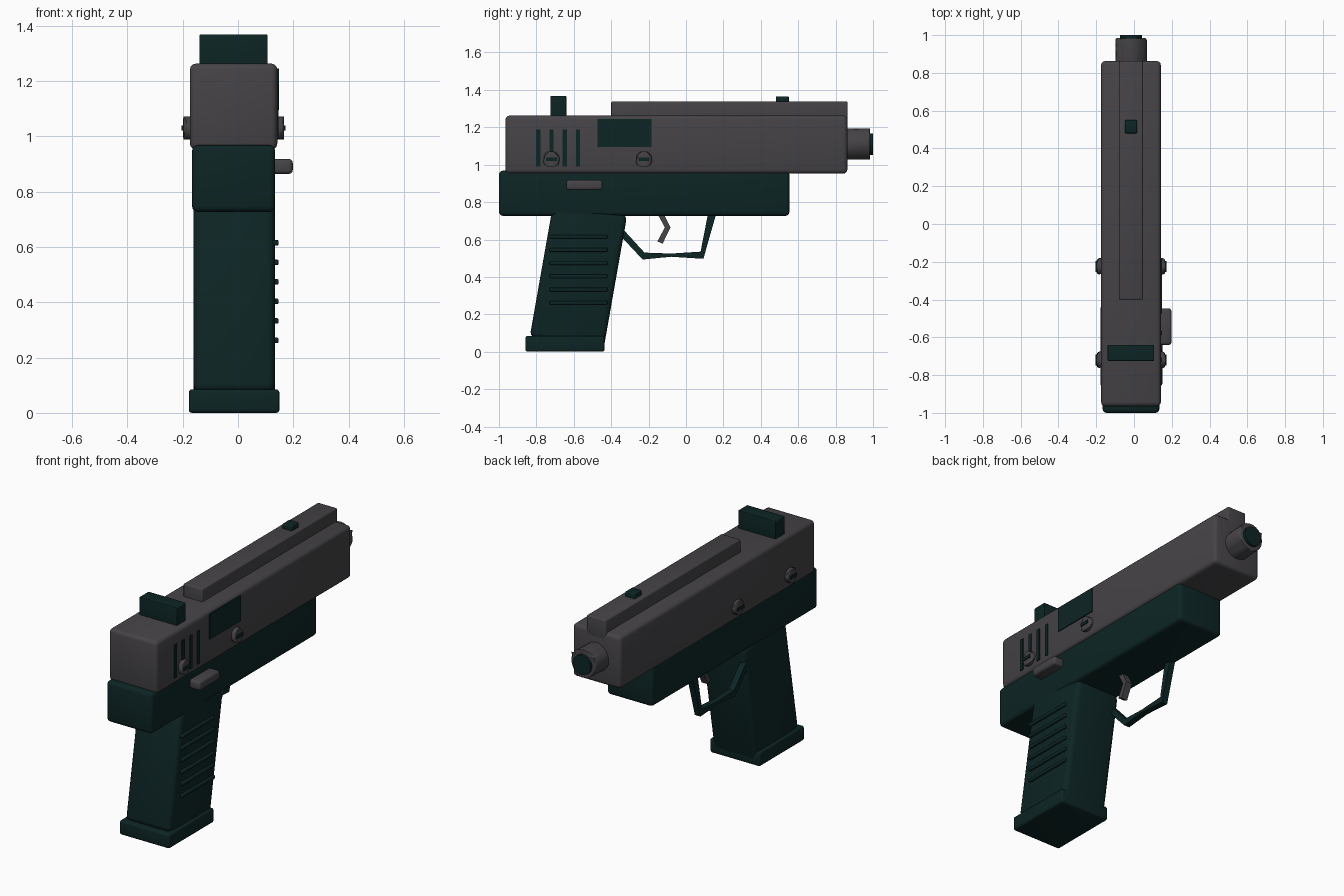
import bpy, bmesh, math
from mathutils import Matrix, Vector

old = bpy.data.objects.get("Cube")
if old:
    bpy.data.objects.remove(old, do_unlink=True)


def material(name, color):
    m = bpy.data.materials.new(name)
    m.use_nodes = True
    m.diffuse_color = color
    bsdf = m.node_tree.nodes["Principled BSDF"]
    bsdf.inputs["Base Color"].default_value = color
    bsdf.inputs["Roughness"].default_value = 0.6
    return m


GREY = material("gunmetal_grey", (0.060, 0.056, 0.062, 1))
DARK = material("dark_green", (0.004, 0.018, 0.018, 1))
MID = -0.016  # centre plane of the body


def finish(name, bm, mat, bevel=0, segments=3):
    """Bevel, shade and link a finished part."""
    if bevel:
        bmesh.ops.bevel(bm, geom=bm.edges[:], offset=bevel, segments=segments,
                        profile=0.5, affect='EDGES')
    bmesh.ops.recalc_face_normals(bm, faces=bm.faces[:])
    mesh = bpy.data.meshes.new(name)
    bm.to_mesh(mesh)
    bm.free()
    mesh.materials.append(mat)
    ob = bpy.data.objects.new(name, mesh)
    bpy.context.collection.objects.link(ob)
    bpy.ops.object.select_all(action='DESELECT')
    ob.select_set(True)
    bpy.context.view_layer.objects.active = ob
    bpy.ops.object.shade_smooth_by_angle(angle=math.radians(40))
    return ob


def box(name, x, y, z, mat, bevel=0.0, tilt=0.0):
    """Box from (low, high) ranges, tilted about its centre."""
    bm = bmesh.new()
    bmesh.ops.create_cube(bm, size=1)
    size = [b - a for a, b in (x, y, z)]
    centre = Vector([(a + b) / 2 for a, b in (x, y, z)])
    bm.transform(Matrix.Translation(centre) @ Matrix.Rotation(tilt, 4, 'X')
                 @ Matrix.Diagonal((*size, 1)))
    return finish(name, bm, mat, bevel)


def around(half, centre=MID):
    return (centre - half, centre + half)


def rod(name, axis, start, end, radius, mat, sides=32, bevel=0.0):
    """Cylinder along X or Y; bevels the cap rims only."""
    a, b = Vector(start), Vector(end)
    bm = bmesh.new()
    bmesh.ops.create_cone(bm, cap_ends=True, segments=sides, radius1=radius,
                          radius2=radius, depth=(b - a).length)
    turn = Matrix.Rotation(math.pi / 2, 4, 'Y' if axis == 'X' else 'X')
    bm.transform(Matrix.Translation((a + b) / 2) @ turn)
    if bevel:
        rims = [e for e in bm.edges if any(len(f.verts) > 4 for f in e.link_faces)]
        bmesh.ops.bevel(bm, geom=rims, offset=bevel, segments=3, profile=0.5,
                        affect='EDGES')
    return finish(name, bm, mat)


def strip(name, outer, inner, x, mat):
    """Bent flat bar between two (y, z) outlines."""
    bm = bmesh.new()
    rings = [[bm.verts.new((px, *p)) for px, p in
              ((x[0], o), (x[1], o), (x[1], i), (x[0], i))]
             for o, i in zip(outer, inner)]
    for r, s in zip(rings, rings[1:]):
        for k in range(4):
            n = (k + 1) % 4
            bm.faces.new((r[k], r[n], s[n], s[k]))
    bm.faces.new(rings[0])
    bm.faces.new(rings[-1])
    return finish(name, bm, mat)


# Slide, top rail and lower frame
box("slide", around(0.158), (-0.965, 0.863), (0.952, 1.263), GREY, 0.022)
box("top_rail", around(0.063), (-0.40, 0.863), (1.22, 1.338), GREY, 0.007)
box("frame", around(0.15), (-1.0, 0.553), (0.727, 0.968), DARK, 0.02)

# Sights
box("rear_sight", around(0.123), (-0.725, -0.64), (1.24, 1.368), DARK, 0.004)
box("front_sight", around(0.032), (0.48, 0.55), (1.32, 1.366), DARK, 0.007)

# Barrel and bore
rod("barrel", 'Y', (MID, 0.83, 1.11), (MID, 0.985, 1.11), 0.083, GREY, bevel=0.012)
rod("barrel_bore", 'Y', (MID, 0.97, 1.11), (MID, 1.0, 1.11), 0.058, DARK)

# Raked grip with base plate and side ridges
box("grip", around(0.147, -0.014), (-0.775, -0.375), (0.04, 0.77), DARK, 0.028,
    tilt=math.radians(-10))
box("grip_base", around(0.164, -0.014), (-0.858, -0.436), (0, 0.085), DARK, 0.012)
for i in range(6):
    z = 0.262 + i * 0.0706
    box(f"grip_ridge_{i + 1}", (0.125, 0.147), (-0.73, -0.42), (z - 0.01, z + 0.01),
        DARK, 0.006)

# Ejection port, rear slots and catch on the left side
box("ejection_port", (0.13, 0.148), (-0.473, -0.185), (1.096, 1.245), DARK)
for i in range(4):
    y = -0.79 + i * 0.071
    box(f"slide_slot_{i + 1}", (0.13, 0.147), around(0.011, y), (0.99, 1.187), DARK)
box("catch_lever", (0.12, 0.198), (-0.64, -0.447), (0.864, 0.918), GREY, 0.014)

# Screws on both sides
for side, label in ((1, "left"), (-1, "right")):
    for y, place in ((-0.72, "rear"), (-0.225, "front")):
        face = MID + side * 0.14
        head = MID + side * 0.182
        rod(f"{place}_screw_{label}", 'X', (face, y, 1.03), (head, y, 1.03), 0.042,
            GREY, 24, 0.014)
        tip = sorted((head - side * 0.01, head + side * 0.006))
        box(f"{place}_screw_notch_{label}", tip, around(0.029, y), around(0.009, 1.03),
            DARK)

# Trigger and its guard
strip("trigger",
      [(-0.125, 0.75), (-0.083, 0.665), (-0.125, 0.578)],
      [(-0.16, 0.75), (-0.113, 0.665), (-0.153, 0.59)], around(0.02, -0.035), GREY)
strip("trigger_guard",
      [(-0.36, 0.63), (-0.232, 0.493), (-0.08, 0.508), (0.093, 0.497), (0.162, 0.74)],
      [(-0.35, 0.67), (-0.222, 0.53), (-0.08, 0.525), (0.078, 0.535), (0.118, 0.74)],
      (-0.16, -0.123), DARK)
